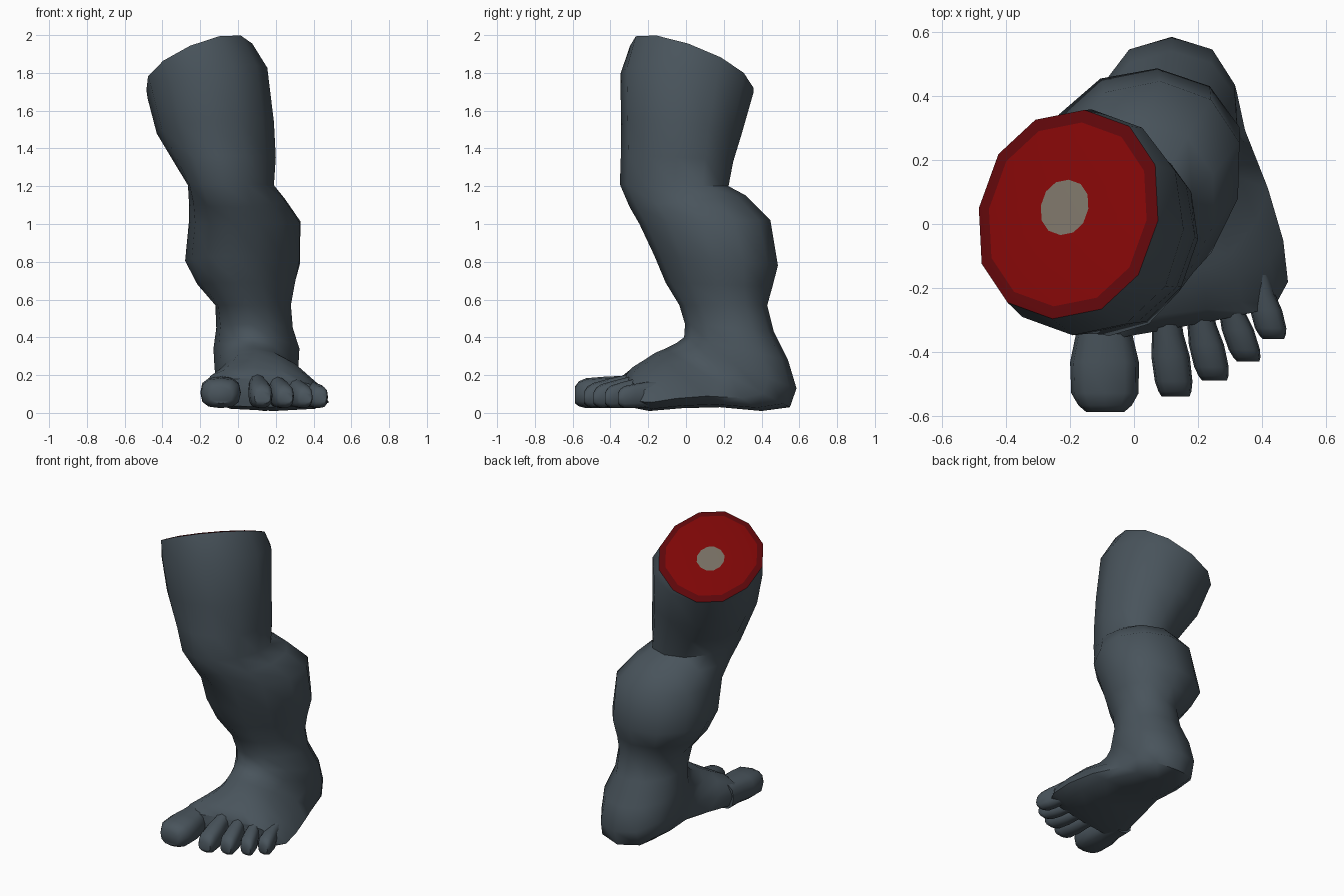
import bpy, bmesh, math
from mathutils import Vector

if "Cube" in bpy.data.objects:
    bpy.data.objects.remove(bpy.data.objects["Cube"])


def material(name, rgb):
    m = bpy.data.materials.new(name)
    m.diffuse_color = (*rgb, 1)
    m.use_nodes = True
    m.node_tree.nodes["Principled BSDF"].inputs["Base Color"].default_value = m.diffuse_color
    return m


SKIN = material("slate skin", (0.066, 0.088, 0.106))
FLESH = material("red flesh", (0.21, 0.002, 0.002))
RIM = material("dark red rim", (0.11, 0.002, 0.003))
BONE = material("bone", (0.185, 0.16, 0.125))
SIDES = 12


def ring(yf, zf, yb, zb, xl, xr, skew=0, tilt=0, slant=0, taper=0, power=1):
    """Closed section between a front/top point and a back/bottom point."""
    pts = []
    xc, w = (xl + xr) / 2, (xr - xl) / 2
    for i in range(SIDES):
        a = 2 * math.pi * i / SIDES
        c, s = math.cos(a), math.sin(a)
        c = math.copysign(abs(c) ** power, c) if abs(c) > 1e-6 else 0
        s = math.copysign(abs(s) ** power, s) if abs(s) > 1e-6 else 0
        dx = w * s * (1 - taper * c) + skew * c
        pts.append(Vector((xc + dx,
                           (yf + yb) / 2 + (yf - yb) / 2 * c + slant * dx,
                           (zf + zb) / 2 + (zf - zb) / 2 * c + tilt * dx)))
    return pts


def loft(name, rings, mats, bands=None):
    """Skin the rings in order; bands gives a material index per span."""
    bm = bmesh.new()
    rows = [[bm.verts.new(p) for p in r] for r in rings]
    for k, (a, b) in enumerate(zip(rows, rows[1:])):
        for i in range(SIDES):
            j = (i + 1) % SIDES
            f = bm.faces.new((a[i], a[j], b[j], b[i]))
            f.material_index = bands.get(k, 0) if bands else 0
    cap = bm.faces.new(rows[0])
    cap.material_index = bands.get("cap", 0) if bands else 0
    bm.faces.new(rows[-1][::-1])
    bmesh.ops.recalc_face_normals(bm, faces=bm.faces[:])
    me = bpy.data.meshes.new(name)
    bm.to_mesh(me)
    bm.free()
    for m in mats:
        me.materials.append(m)
    ob = bpy.data.objects.new(name, me)
    bpy.context.collection.objects.link(ob)
    bpy.ops.object.select_all(action='DESELECT')
    ob.select_set(True)
    bpy.context.view_layer.objects.active = ob
    bpy.ops.object.shade_smooth_by_angle(angle=math.radians(50))
    return ob


# Thigh: front y z, back y z, left x, right x, skew, tilt, slant, taper, power
thigh = [
    (-.30, 1.965, .36, 1.70, -.485, .075, -.05, .44, -.07, 0, .93),
    (-.35, 1.80, .36, 1.69, -.478, .155, -.03, .26, -.07, 0, .97),
    (-.345, 1.55, .295, 1.47, -.43, .19, -.03, .10, -.05, 0, 1),
    (-.345, 1.36, .25, 1.33, -.345, .20, -.03, .03, 0, 0, 1),
    (-.35, 1.21, .225, 1.20, -.265, .19, -.04, 0, 0, 0, .95),
]
# Knee and calf, same columns
calf = [
    (-.30, 1.09, .32, 1.15, -.26, .25, -.04, 0, -.04, .1, 1),
    (-.25, 1.00, .45, 1.02, -.26, .325, -.05, 0, -.07, .15, 1),
    (-.17, .83, .49, .78, -.28, .325, -.05, 0, -.07, .15, 1),
    (-.11, .69, .46, .67, -.215, .30, -.04, 0, -.05, .1, 1),
    (-.035, .57, .43, .57, -.12, .28, -.03, 0, 0, .05, 1),
]
# Ankle, heel and foot, with the sections fanning round the instep
foot = [
    (-.005, .47, .465, .43, -.115, .29, -.02, 0, 0, .05, 1),
    (-.01, .40, .54, .28, -.13, .325, -.02, 0, 0, .1, .97),
    (-.05, .37, .585, .13, -.125, .32, -.02, 0, 0, .12, .92),
    (-.08, .355, .55, .03, -.12, .32, -.02, 0, 0, .15, .85),
    (-.11, .34, .40, .01, -.105, .33, -.03, 0, 0, .2, .78),
    (-.16, .32, .18, .03, -.10, .385, -.04, 0, 0, .27, .75),
    (-.22, .28, -.02, .025, -.14, .425, -.05, 0, .03, .27, .75),
    (-.28, .24, -.20, .01, -.18, .44, -.06, 0, .1, .22, .74),
    (-.325, .185, -.30, .03, -.18, .44, -.03, 0, .18, .1, .72),
]
rings = [ring(*r) for r in thigh + calf + foot]

# Severed end: dark rim, flesh and bone inside the top ring
edge = rings[0]
centre = sum(edge, Vector()) / SIDES
bone_centre = centre + Vector((-.012, .022, -.01))
flesh = [centre + (p - centre) * .88 + Vector((-.002, 0, .008)) for p in edge]
bone = [bone_centre + (p - centre) * .265 + Vector((0, 0, .01)) for p in edge]
loft("leg_and_foot", [bone, flesh] + rings, [SKIN, FLESH, RIM, BONE],
     {"cap": 3, 0: 1, 1: 2})


def toe(name, base, tip, width, top, tip_top, blunt):
    """Rounded toe running from base (x, y) to tip (x, y)."""
    sections = []
    for t, w, low, high in ((0, .8, .03, 1), (.3, .82, .03, 1),
                            (.55, 1, .025, 1), (.83, .98, .025, .98),
                            (.94, (1 + blunt) / 2, .035, .9),
                            (1, blunt, .05, .75)):
        x = base[0] + (tip[0] - base[0]) * t
        y = base[1] + (tip[1] - base[1]) * t
        h = (top + (tip_top - top) * t) * high
        sections.append(ring(y, h, y, low, x - width * w / 2,
                             x + width * w / 2, power=.75))
    loft(name, sections, [SKIN])


toe("big_toe", (-.095, -.24), (-.09, -.588), .215, .20, .185, .55)
toe("second_toe", (.095, -.26), (.13, -.54), .12, .215, .15, .72)
toe("third_toe", (.195, -.24), (.252, -.49), .11, .205, .145, .7)
toe("fourth_toe", (.285, -.21), (.357, -.43), .10, .195, .14, .7)
toe("little_toe", (.385, -.16), (.436, -.36), .10, .17, .14, .65)
